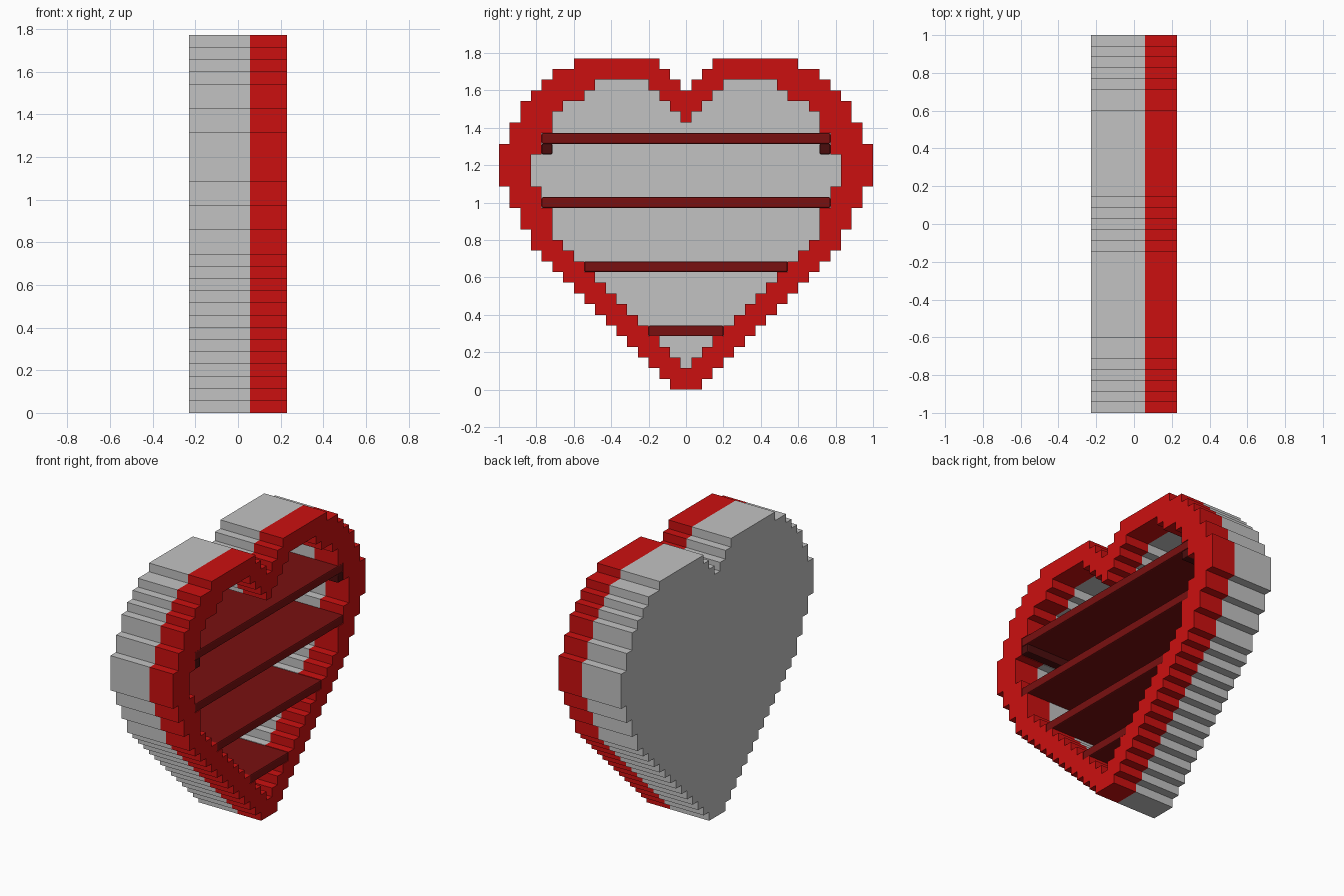
import bpy, bmesh

if "Cube" in bpy.data.objects:
    bpy.data.objects.remove(bpy.data.objects["Cube"])

C = 2 / 35                      # size of one square step
X_BACK, X_JOIN, X_FRONT = -4 * C, C, 4 * C
PLATE = C                       # thickness of the back panel


def material(name, rgb):
    m = bpy.data.materials.new(name)
    m.diffuse_color = (*rgb, 1)
    m.use_nodes = True
    m.node_tree.nodes["Principled BSDF"].inputs["Base Color"].default_value = m.diffuse_color
    return m


GREY = material("light grey", (0.54, 0.54, 0.54))
RED = material("bright red", (0.60, 0.005, 0.005))
DARK = material("dark red", (0.19, 0.005, 0.005))
DEEP = material("deep red", (0.07, 0.004, 0.004))

# Half widths per row in whole steps, from the bottom row up
OUTER = list(range(1, 14)) + [14, 14, 15, 15, 16, 16, 17, 17, 17, 17,
                              16, 16, 15, 15, 14, 13, 12, 10]
INNER = [-1, -1, 0, 1, 2, 3, 4, 5, 6, 7, 8, 9, 10, 11, 12, 12, 12, 13, 13,
         14, 14, 14, 13, 13, 12, 12, 11, 9, 8, -1, -1]
OUTER_NOTCH = {28: 0, 29: 1, 30: 2}
INNER_NOTCH = {25: 0, 26: 1, 27: 2, 28: 3}


def cells(widths, notch):
    return {(y, z) for z, w in enumerate(widths) for y in range(-w, w + 1)
            if abs(y) > notch.get(z, -1)}


heart = cells(OUTER, OUTER_NOTCH)
opening = cells(INNER, INNER_NOTCH)


def finish(name, bm, mat):
    me = bpy.data.meshes.new(name)
    bm.to_mesh(me)
    bm.free()
    me.materials.append(mat)
    ob = bpy.data.objects.new(name, me)
    bpy.context.collection.objects.link(ob)
    return ob


def slab(name, squares, x0, x1, mat):
    """Extrude a set of grid squares along x."""
    bm = bmesh.new()
    for y, z in sorted(squares):
        bm.faces.new([bm.verts.new((x0, (y + dy) * C, (z + dz) * C))
                      for dy, dz in ((-.5, 0), (-.5, 1), (.5, 1), (.5, 0))])
    bmesh.ops.remove_doubles(bm, verts=bm.verts, dist=1e-4)
    new = bmesh.ops.extrude_face_region(bm, geom=bm.faces[:], use_keep_orig=True)
    moved = [v for v in new["geom"] if isinstance(v, bmesh.types.BMVert)]
    bmesh.ops.translate(bm, verts=moved, vec=(x1 - x0, 0, 0))
    bmesh.ops.recalc_face_normals(bm, faces=bm.faces)
    bmesh.ops.dissolve_limit(bm, angle_limit=0.01, verts=bm.verts, edges=bm.edges)
    return finish(name, bm, mat)


def box(name, x0, x1, y0, y1, z0, z1, mat):
    bm = bmesh.new()
    bmesh.ops.create_cube(bm, size=1)
    for v in bm.verts:
        v.co = ((x0 + x1) / 2 + v.co.x * (x1 - x0),
                (y0 + y1) / 2 + v.co.y * (y1 - y0),
                (z0 + z1) / 2 + v.co.z * (z1 - z0))
    ob = finish(name, bm, mat)
    bev = ob.modifiers.new("soft_edges", "BEVEL")
    bev.width, bev.segments = 0.007, 2
    return ob


# Case: back panel, grey side wall and red front rim
slab("back_panel", heart, X_BACK, X_BACK + PLATE, GREY)
slab("side_wall", heart - opening, X_BACK + PLATE, X_JOIN, GREY)
slab("front_rim", heart - opening, X_JOIN, X_FRONT, RED)

# Shelves spanning the opening
for i, row in enumerate((5, 11, 17, 23)):
    half = (INNER[row] + .5) * C
    box(f"shelf_{i + 1}", X_BACK + PLATE, X_FRONT, -half, half,
        row * C, (row + 1) * C, DARK)

# Small blocks under the ends of the top shelf
for side, name in ((-1, "left"), (1, "right")):
    y0, y1 = sorted((side * 12.5 * C, side * 13.5 * C))
    box(f"shelf_block_{name}", X_BACK + PLATE, X_FRONT, y0, y1,
        22 * C, 23 * C, DEEP)
